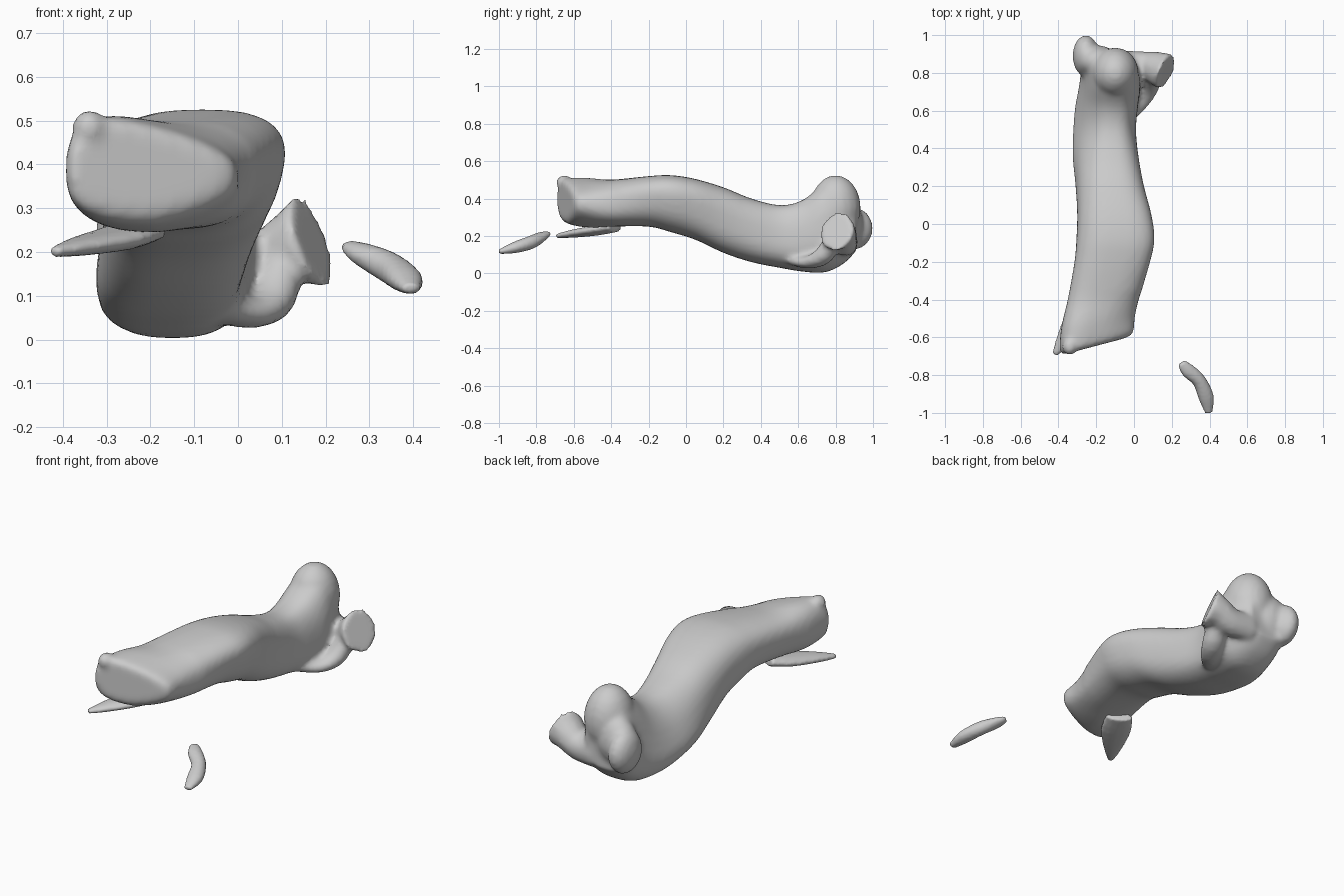
import bpy, bmesh, math
from mathutils import Vector, Matrix


def sgn_pow(v, p):
    return math.copysign(abs(v) ** p, v)


def skin(bm, rings):
    """Bridge closed rings of points and cap both ends."""
    vs = [[bm.verts.new(p) for p in r] for r in rings]
    n = len(vs[0])
    for a, b in zip(vs, vs[1:]):
        for i in range(n):
            j = (i + 1) % n
            bm.faces.new((a[i], a[j], b[j], b[i]))
    bm.faces.new(vs[0][::-1])
    bm.faces.new(vs[-1])


def catmull(a, b, c, d, t):
    return [0.5 * (2 * q + (r - p) * t + (2 * p - 5 * q + 4 * r - s) * t * t
                   + (3 * q - p - 3 * r + s) * t ** 3) for p, q, r, s in zip(a, b, c, d)]


def refine(rows, steps):
    out = []
    for i in range(len(rows) - 1):
        a, d = rows[max(i - 1, 0)], rows[min(i + 2, len(rows) - 1)]
        out += [catmull(a, rows[i], rows[i + 1], d, k / steps) for k in range(steps)]
    return out + [list(rows[-1])]


def tube(bm, path, sides=12, steps=3):
    """Tube along (x, y, z, side radius, vertical radius) points."""
    pts = refine(path, steps)
    rings = []
    for i, p in enumerate(pts):
        t = Vector(pts[min(i + 1, len(pts) - 1)][:3]) - Vector(pts[max(i - 1, 0)][:3])
        side = t.cross(Vector((0, 0, 1))).normalized()
        up = side.cross(t).normalized()
        rings.append([Vector(p[:3]) + side * p[3] * math.cos(k * math.tau / sides)
                      + up * p[4] * math.sin(k * math.tau / sides) for k in range(sides)])
    skin(bm, rings)


def knob(bm, loc, radii):
    m = Matrix.Translation(loc) @ Matrix.Diagonal((*radii, 1))
    bmesh.ops.create_uvsphere(bm, u_segments=20, v_segments=12, radius=1, matrix=m)


def finish(name, bm, voxel, smooth):
    bmesh.ops.recalc_face_normals(bm, faces=bm.faces)
    me = bpy.data.meshes.new(name)
    bm.to_mesh(me)
    bm.free()
    ob = bpy.data.objects.new(name, me)
    bpy.context.collection.objects.link(ob)
    r = ob.modifiers.new("fuse", 'REMESH')
    r.mode = 'VOXEL'
    r.voxel_size = voxel
    r.use_smooth_shade = True
    s = ob.modifiers.new("soften", 'SMOOTH')
    s.factor = 0.5
    s.iterations = smooth
    return ob


# Shaft: y, left/right at top, left/right at bottom, bottom z, top z, end slope
sections = [
    (-0.695, -0.37, -0.06, -0.36, -0.04, 0.30, 0.47, 0.04),
    (-0.67, -0.395, -0.01, -0.39, 0.00, 0.265, 0.49, 0.05),
    (-0.55, -0.39, 0.00, -0.38, 0.01, 0.245, 0.50, 0.04),
    (-0.40, -0.36, 0.03, -0.34, 0.03, 0.25, 0.50, 0.01),
    (-0.20, -0.32, 0.11, -0.31, 0.05, 0.25, 0.52, 0.00),
    (-0.08, -0.30, 0.14, -0.31, 0.06, 0.22, 0.525, 0.00),
    (0.05, -0.29, 0.12, -0.31, 0.05, 0.18, 0.505, 0.00),
    (0.20, -0.28, 0.07, -0.33, 0.03, 0.11, 0.46, 0.00),
    (0.35, -0.26, 0.03, -0.36, 0.02, 0.06, 0.40, 0.00),
    (0.50, -0.22, 0.00, -0.37, 0.02, 0.03, 0.365, 0.00),
    (0.62, -0.21, 0.01, -0.36, 0.03, 0.01, 0.39, 0.00),
    (0.74, -0.21, 0.03, -0.33, 0.04, 0.005, 0.475, 0.00),
    (0.84, -0.22, 0.01, -0.31, 0.02, 0.05, 0.48, 0.00),
    (0.91, -0.22, -0.03, -0.27, -0.03, 0.12, 0.37, 0.00)]

bm = bmesh.new()
rings = []
for y, lt, rt, lb, rb, zb, zt, k in refine(sections, 4):
    ring = []
    for i in range(36):
        a = i * math.tau / 36
        u, v = sgn_pow(math.cos(a), 0.75), sgn_pow(math.sin(a), 0.75)
        f, g = (v + 1) / 2, (u + 1) / 2
        x = (lb + (lt - lb) * f) * (1 - g) + (rb + (rt - rb) * f) * g
        z = zb + (zt - zb) * f - k * u * max(v, 0) + 0.8 * k * max(u, 0) * max(-v, 0)
        slant = max(0, (-0.35 - y) / 0.34) * 0.26 * (x + 0.39)
        ring.append((x, y + slant, z))
    rings.append(ring)
skin(bm, rings)

# Rounded head, rear knuckle, the ridge joining them, and front corner tip
knob(bm, (-0.10, 0.80, 0.35), (0.125, 0.135, 0.175))
knob(bm, (-0.255, 0.89, 0.24), (0.07, 0.11, 0.115))
knob(bm, (-0.19, 0.86, 0.27), (0.11, 0.085, 0.13))
knob(bm, (-0.34, -0.65, 0.485), (0.04, 0.045, 0.04))
# Side stub with a flat end, joined by a lower strut
tube(bm, [(-0.06, 0.86, 0.17, 0.06, 0.08), (0.05, 0.845, 0.17, 0.07, 0.075),
          (0.12, 0.825, 0.205, 0.09, 0.085), (0.17, 0.805, 0.225, 0.10, 0.115)])
tube(bm, [(-0.05, 0.58, 0.07, 0.06, 0.03), (0.03, 0.66, 0.06, 0.06, 0.035),
          (0.08, 0.74, 0.10, 0.06, 0.05), (0.11, 0.80, 0.20, 0.04, 0.05)])
finish("bone_shaft", bm, 0.014, 6)

# Thin splint under the front end
bm = bmesh.new()
tube(bm, [(-0.42, -0.69, 0.20, 0.015, 0.012), (-0.36, -0.60, 0.213, 0.05, 0.022),
          (-0.28, -0.48, 0.23, 0.08, 0.028), (-0.22, -0.38, 0.25, 0.07, 0.03)])
finish("lower_splint", bm, 0.009, 2)

# Detached curved fragment
bm = bmesh.new()
tube(bm, [(0.25, -0.735, 0.214, 0.022, 0.013), (0.285, -0.775, 0.195, 0.038, 0.027),
          (0.345, -0.83, 0.165, 0.037, 0.036), (0.383, -0.92, 0.137, 0.041, 0.03),
          (0.395, -1.0, 0.115, 0.02, 0.012)])
finish("loose_fragment", bm, 0.009, 1)
